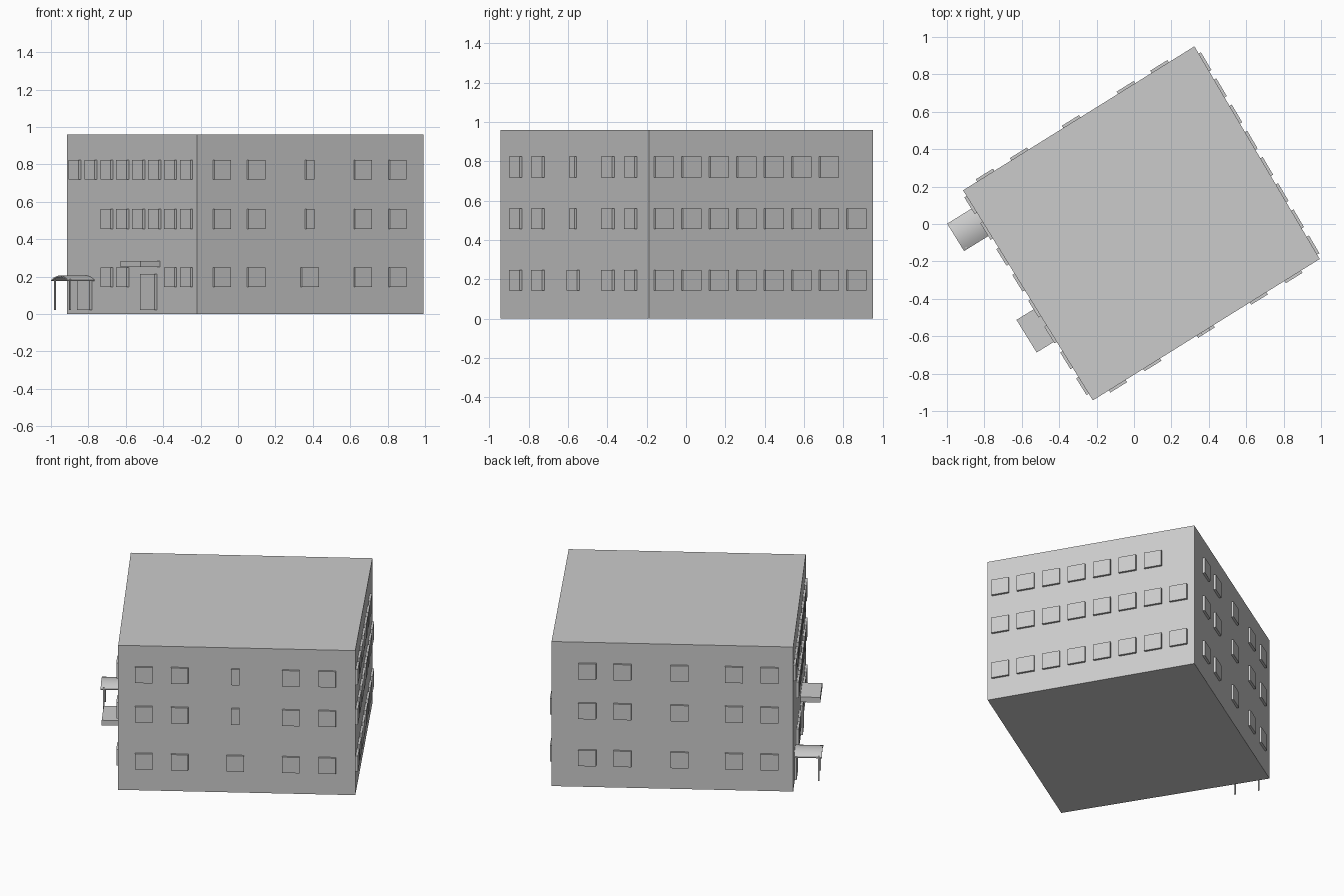
import bpy, bmesh, math
from mathutils import Vector

if "Cube" in bpy.data.objects:
    bpy.data.objects.remove(bpy.data.objects["Cube"])

# Footprint corners, counter-clockwise: left, front, right, back
A, D, C, B = [Vector(p) for p in ((-0.914, 0.18), (-0.22, -0.943), (0.993, -0.187), (0.323, 0.95))]
H = 0.96
DEPTH = 0.014
FLOORS = [(0.143, 0.248), (0.455, 0.56), (0.718, 0.823)]


class Wall:
    """Maps (distance along wall, distance outward, height) to world space."""
    def __init__(self, p, q):
        self.p = p
        self.u = (q - p).normalized()
        self.n = Vector((self.u.y, -self.u.x))

    def at(self, s, o, z):
        v = self.p + self.u * s + self.n * o
        return (v.x, v.y, z)


def prism(name, bottom, top):
    """Closed solid between two matching loops of points."""
    bm = bmesh.new()
    a = [bm.verts.new(p) for p in bottom]
    b = [bm.verts.new(p) for p in top]
    n = len(a)
    bm.faces.new(a[::-1])
    bm.faces.new(b)
    for i in range(n):
        j = (i + 1) % n
        bm.faces.new((a[i], a[j], b[j], b[i]))
    bmesh.ops.recalc_face_normals(bm, faces=bm.faces)
    me = bpy.data.meshes.new(name)
    bm.to_mesh(me)
    bm.free()
    ob = bpy.data.objects.new(name, me)
    bpy.context.collection.objects.link(ob)
    return ob


def slab(name, wall, s, w, z0, z1, o0=-0.004, o1=DEPTH):
    loop = [(s - w / 2, o0), (s + w / 2, o0), (s + w / 2, o1), (s - w / 2, o1)]
    return prism(name, [wall.at(a, b, z0) for a, b in loop],
                 [wall.at(a, b, z1) for a, b in loop])


# Main block
corners = [A, D, C, B]
prism("building_block", [(p.x, p.y, 0) for p in corners], [(p.x, p.y, H) for p in corners])

left, front, right, back = Wall(A, D), Wall(D, C), Wall(C, B), Wall(B, A)

# Entrance side windows: the two doorways leave gaps
for f, cols in enumerate([(2, 3, 6, 7), range(2, 8), range(8)]):
    for i in cols:
        slab("left_window", left, 0.088 + 0.1625 * i, 0.105, *FLOORS[f])

# Front windows, narrow in the middle of the upper floors
for f, zs in enumerate(FLOORS):
    for i, x in enumerate((-0.085, 0.098, 0.384, 0.668, 0.853)):
        w = 0.05 if i == 2 and f > 0 else 0.105
        slab("front_window", front, (x - 0.004 - D.x) / front.u.x, w, *zs)

# Right side windows, last one missing on the top floor
for f, zs in enumerate(FLOORS):
    for i in range(7 if f == 2 else 8):
        y = -0.112 + 0.14 * i
        slab("right_window", right, (y - 0.004 - C.y) / right.u.y, 0.11, *zs)

# Back windows
for zs in FLOORS:
    for t in (0.148, 0.293, 0.53, 0.755, 0.902):
        slab("back_window", back, t * (A - B).length, 0.108, *zs)

# Main door and flat canopy
slab("main_door", left, 0.838, 0.15, 0.02, 0.215)
slab("flat_canopy", left, 0.842, 0.205, 0.25, 0.284, o1=0.121)

# Side door with arched porch on two posts
S, HALF, OUT = 0.193, 0.086, 0.166
slab("side_door", left, S - 0.005, 0.13, 0.02, 0.18)
for side in (-1, 1):
    slab("porch_post", left, S + side * 0.075, 0.008, 0.02, 0.188, o0=OUT - 0.022, o1=OUT - 0.014)

# Barrel roof: thin arched profile swept out from the wall
N = 12
arc = [(-1 + 2 * i / N) for i in range(N + 1)]
profile = [(S + HALF * t, 0.182 + 0.023 * (1 - t * t)) for t in arc]
profile += [(S + HALF * t, 0.175 + 0.023 * (1 - t * t)) for t in reversed(arc)]
roof = prism("porch_roof", [left.at(s, -0.004, z) for s, z in profile],
             [left.at(s, OUT, z) for s, z in profile])
bpy.context.view_layer.objects.active = roof
roof.select_set(True)
bpy.ops.object.shade_smooth_by_angle(angle=math.radians(30))
